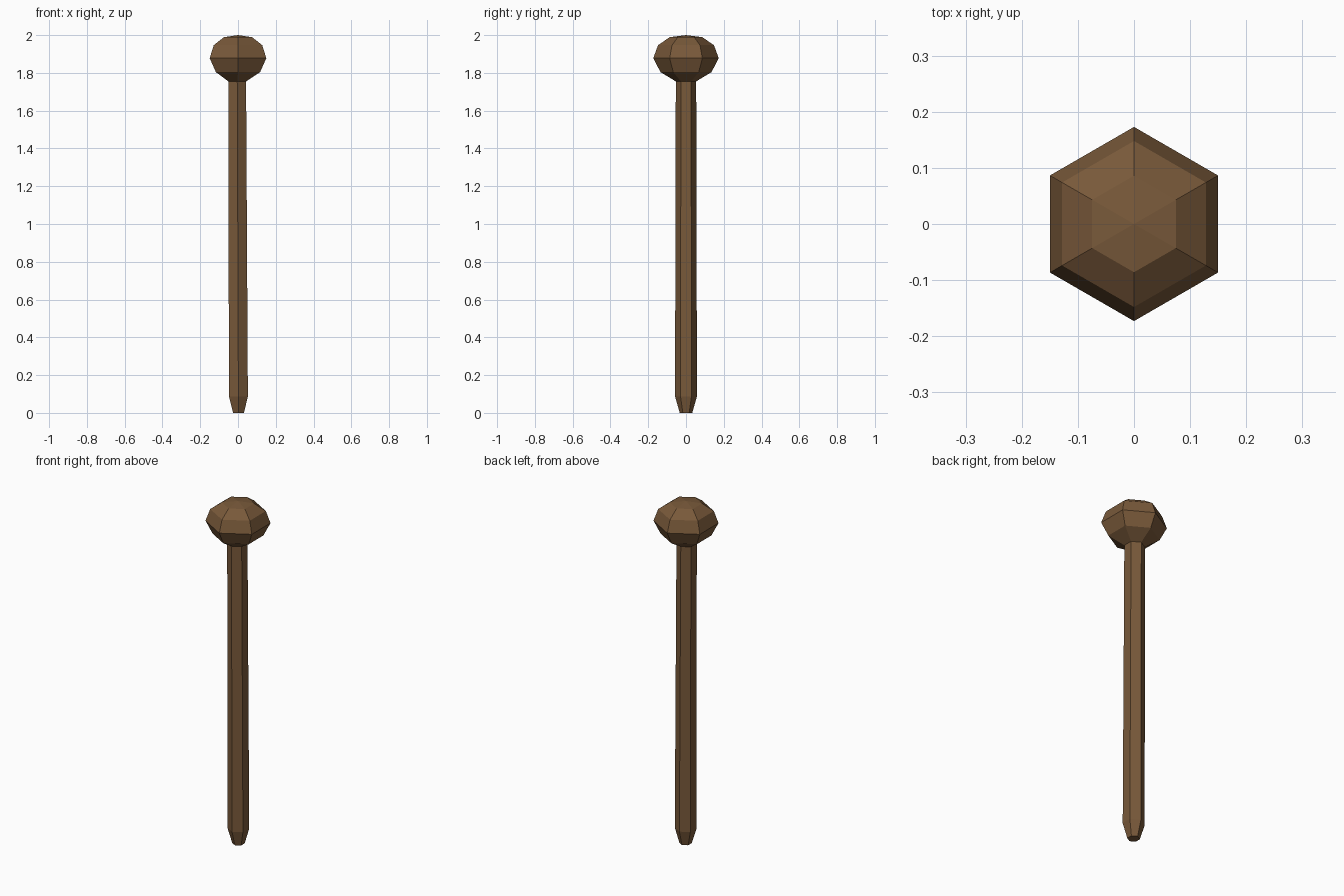
import bpy, bmesh, math

if "Cube" in bpy.data.objects:
    bpy.data.objects.remove(bpy.data.objects["Cube"])

wood = bpy.data.materials.new("brown_wood")
wood.diffuse_color = (0.19, 0.1, 0.042, 1)
wood.use_nodes = True
wood.node_tree.nodes["Principled BSDF"].inputs["Base Color"].default_value = wood.diffuse_color


def lathe(name, rings, cap_bottom=False, cap_top=False):
    """Six-sided flat-shaded loft; each ring is (radius, z, x offset)."""
    bm = bmesh.new()
    loops = []
    for r, z, ox in rings:
        loops.append([bm.verts.new((ox + r * math.cos(math.radians(30 + 60 * i)),
                                    r * math.sin(math.radians(30 + 60 * i)), z))
                      for i in range(6)])
    for a, b in zip(loops, loops[1:]):
        for i in range(6):
            j = (i + 1) % 6
            bm.faces.new((a[i], a[j], b[j], b[i]))
    if cap_bottom:
        bm.faces.new(loops[0][::-1])
    if cap_top:
        # shallow pointed crown
        tip = bm.verts.new((0, 0, 2.0))
        for i in range(6):
            bm.faces.new((loops[-1][i], loops[-1][(i + 1) % 6], tip))
    me = bpy.data.meshes.new(name)
    bm.to_mesh(me)
    bm.free()
    me.materials.append(wood)
    ob = bpy.data.objects.new(name, me)
    bpy.context.collection.objects.link(ob)
    return ob


# Shaft with tapered foot, leaning very slightly
lathe("shaft", [(0.033, 0, 0.003), (0.058, 0.088, 0.002), (0.054, 1.755, -0.004)],
      cap_bottom=True)

# Rounded knob on top
lathe("knob", [(0.054, 1.755, -0.004), (0.135, 1.804, 0), (0.173, 1.878, 0),
               (0.148, 1.947, 0), (0.086, 1.989, 0)], cap_top=True)
